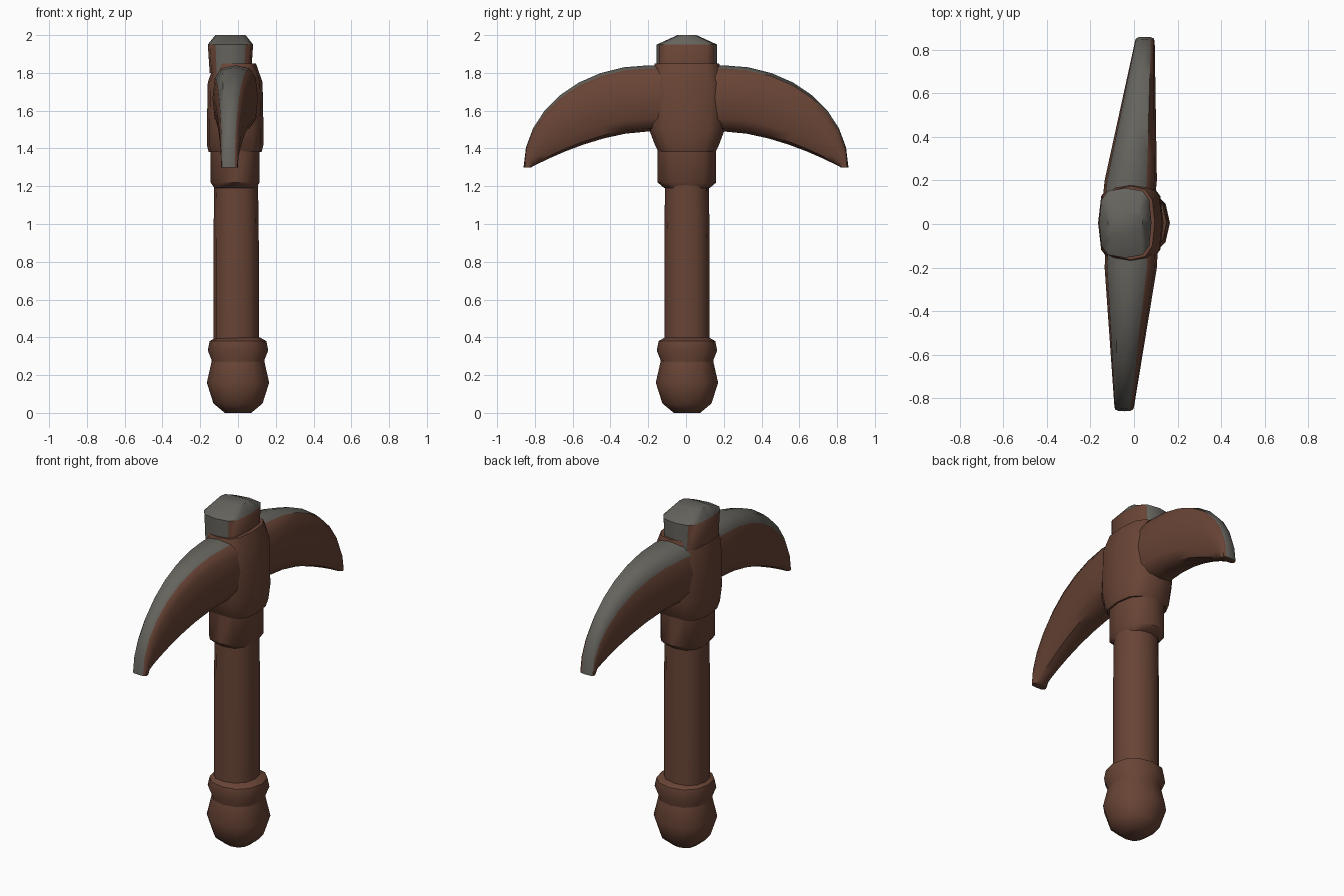
import bpy, bmesh, math

if "Cube" in bpy.data.objects:
    bpy.data.objects.remove(bpy.data.objects["Cube"], do_unlink=True)

SIDES = 12
ARM_STEPS = 8


def material(name, rgb):
    mat = bpy.data.materials.new(name)
    mat.use_nodes = True
    colour = (*rgb, 1)
    mat.diffuse_color = colour
    mat.node_tree.nodes["Principled BSDF"].inputs["Base Color"].default_value = colour
    return mat


BROWN = material("brown wood", (0.14, 0.058, 0.036))
GREY = material("grey stone", (0.13, 0.125, 0.11))


def rounded_section(power):
    """Unit outline between a circle (power one) and a square (power zero)."""
    outline = []
    for i in range(SIDES):
        angle = math.tau * i / SIDES
        c, s = math.cos(angle), math.sin(angle)
        outline.append((math.copysign(abs(c) ** power, c),
                        math.copysign(abs(s) ** power, s)))
    return outline


def loft(name, rings, is_grey):
    """Skin closed rings of points; is_grey(face, side) picks the stone faces."""
    bm = bmesh.new()
    rows = [[bm.verts.new(point) for point in ring] for ring in rings]
    side_of = {}
    for low, high in zip(rows, rows[1:]):
        for i in range(SIDES):
            j = (i + 1) % SIDES
            side_of[bm.faces.new((low[i], low[j], high[j], high[i]))] = i
    for cap in (rows[0], rows[-1]):
        side_of[bm.faces.new(cap)] = -1
    bmesh.ops.recalc_face_normals(bm, faces=bm.faces[:])
    for face, side in side_of.items():
        face.material_index = int(is_grey(face, side))
    mesh = bpy.data.meshes.new(name)
    bm.to_mesh(mesh)
    bm.free()
    mesh.materials.append(BROWN)
    mesh.materials.append(GREY)
    part = bpy.data.objects.new(name, mesh)
    bpy.context.collection.objects.link(part)
    bpy.ops.object.select_all(action="DESELECT")
    part.select_set(True)
    bpy.context.view_layer.objects.active = part
    bpy.ops.object.shade_smooth_by_angle(angle=math.radians(45))


def all_brown(face, side):
    return False


def stack(name, centre_x, power, levels, is_grey=all_brown):
    """Upright part from levels of height, half width and half depth."""
    rings = []
    for z, half_x, half_y in levels:
        rings.append([(centre_x + u * half_x, v * half_y + 0.005, z)
                      for u, v in rounded_section(power)])
    loft(name, rings, is_grey)


def turned(name, centre_x, profile):
    """Round upright part from a profile of height and radius."""
    stack(name, centre_x, 0.9, [(z, radius, radius) for z, radius in profile])


# Handle: shaft, ball pommel with a raised band
turned("handle_shaft", -0.01, [(0.35, 0.12), (0.9, 0.12), (1.3, 0.115)])
turned("pommel", 0, [(0, 0.07), (0.05, 0.13), (0.16, 0.165), (0.27, 0.14)])
turned("pommel_band", 0, [(0.25, 0.14), (0.28, 0.14), (0.33, 0.16),
                          (0.38, 0.15), (0.4, 0.115)])

# Collar and head block
stack("collar", -0.015, 0.8, [(1.19, 0.11, 0.12), (1.22, 0.13, 0.155),
                              (1.42, 0.13, 0.155)])
stack("head_block", -0.015, 0.7, [(1.38, 0.14, 0.15), (1.42, 0.15, 0.17),
                                  (1.5, 0.15, 0.2), (1.75, 0.145, 0.2),
                                  (1.85, 0.11, 0.17)])


# Knob with stone on its top and both ends
def knob_stone(face, side):
    return face.normal.z > 0.3 or abs(face.normal.y) > 0.8


stack("head_knob", -0.04, 0.6, [(1.8, 0.11, 0.16), (1.95, 0.12, 0.16),
                                (2, 0.08, 0.05)], knob_stone)


# Curved pick arms: elliptical upper edge, flatter lower edge, stone strip on top
def arm_stone(face, side):
    return side in (2, 3, 4)


def arm_ring(direction, reach, drop, lean):
    top_y, top_z = 0.2 + 0.66 * reach, 1.3 + 0.54 * drop
    low_y, low_z = 0.2 + 0.62 * reach, 1.3 + 0.19 * (1 - max(reach, 0) ** 1.7)
    half_x = 0.12 - 0.075 * max(reach, 0)
    ring = []
    for u, v in rounded_section(0.7):
        blend = (v + 1) / 2
        ring.append((lean * reach - 0.015 + u * half_x,
                     direction * (low_y + blend * (top_y - low_y)),
                     low_z + blend * (top_z - low_z)))
    return ring


def arm(name, direction, lean):
    rings = [arm_ring(direction, -0.25, 1, lean)]
    for i in range(ARM_STEPS + 1):
        angle = math.pi / 2 * i / ARM_STEPS
        rings.append(arm_ring(direction, math.sin(angle), math.cos(angle), lean))
    loft(name, rings, arm_stone)


arm("front_arm", -1, -0.03)
arm("back_arm", 1, 0.065)
